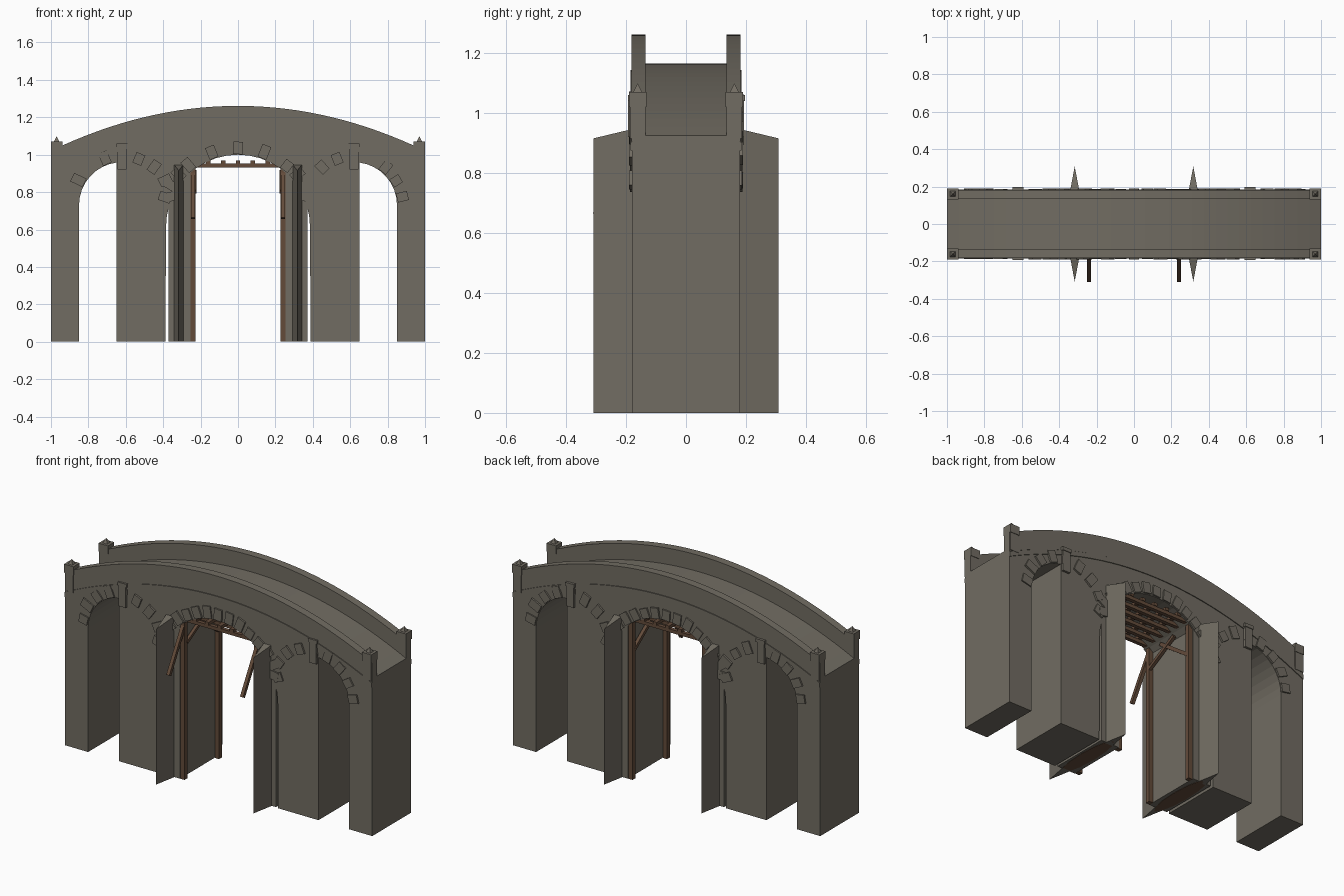
import bpy, bmesh, math, random
from mathutils import Matrix, Vector

if "Cube" in bpy.data.objects:
    bpy.data.objects.remove(bpy.data.objects["Cube"])
random.seed(4)

def mat(name, c):
    m = bpy.data.materials.new(name)
    m.diffuse_color = (*c, 1)
    m.use_nodes = True
    m.node_tree.nodes["Principled BSDF"].inputs["Base Color"].default_value = m.diffuse_color
    return m

STONE = mat("grey_brown_stone", (0.165, 0.150, 0.122))
WOOD = mat("brown_timber", (0.125, 0.070, 0.042))

def finish(bm, name, m):
    bmesh.ops.recalc_face_normals(bm, faces=bm.faces)
    me = bpy.data.meshes.new(name)
    bm.to_mesh(me)
    bm.free()
    me.materials.append(m)
    ob = bpy.data.objects.new(name, me)
    bpy.context.collection.objects.link(ob)
    return ob

def add_box(bm, lo, hi, rot=None):
    lo, hi = Vector(lo), Vector(hi)
    M = Matrix.Translation((lo + hi) / 2)
    if rot:
        M = M @ rot
    M = M @ Matrix.Diagonal((*(hi - lo), 1))
    bmesh.ops.create_cube(bm, size=1, matrix=M)

def box(name, lo, hi, m=STONE):
    bm = bmesh.new()
    add_box(bm, lo, hi)
    return finish(bm, name, m)

def prism(name, pts, y0, y1, m=STONE):
    """Extrude an x-z outline from y0 to y1."""
    bm = bmesh.new()
    f = bm.faces.new([bm.verts.new((x, y0, z)) for x, z in pts])
    r = bmesh.ops.extrude_face_region(bm, geom=[f])
    bmesh.ops.translate(bm, vec=(0, y1 - y0, 0),
                        verts=[v for v in r["geom"] if isinstance(v, bmesh.types.BMVert)])
    bmesh.ops.triangulate(bm, faces=[f for f in bm.faces if len(f.verts) > 4])
    return finish(bm, name, m)

def beam(name, a, b, w, m=WOOD):
    """Square timber from a to b."""
    a, b = Vector(a), Vector(b)
    d = b - a
    bm = bmesh.new()
    M = Matrix.Translation((a + b) / 2) @ d.to_track_quat('Z', 'X').to_matrix().to_4x4()
    bmesh.ops.create_cube(bm, size=1, matrix=M @ Matrix.Diagonal((w, w, d.length, 1)))
    return finish(bm, name, m)

# Shared curves
def deck(x):
    return 1.165 - 0.24 * x * x

N = 32
XS = [-1 + 2 * i / N for i in range(N + 1)]
MID_R, MID_Z = 0.385, 0.615
SIDE_X, SIDE_R, SIDE_Z = 0.62, 0.23, 0.73

# Bridge body: humped top, one wide arch and two half-filled side arches
end = math.acos(0.03 / SIDE_R)
side = [(0.85, 0), (0.85, SIDE_Z)]
side += [(SIDE_X + SIDE_R * math.cos(end * i / 8), SIDE_Z + SIDE_R * math.sin(end * i / 8))
         for i in range(1, 9)]
side += [(0.65, 0), (0.388, 0)]
mid = [(MID_R * math.cos(math.pi * i / 20), MID_Z + MID_R * math.sin(math.pi * i / 20))
       for i in range(21)]
outline = [(-1, 0)] + [(x, deck(x)) for x in XS] + [(1, 0)]
outline += side + mid + [(-x, z) for x, z in reversed(side)]
prism("bridge_body", outline, -0.18, 0.18)

def strip(lo, hi):
    return [(x, deck(x) + lo) for x in XS] + [(x, deck(x) + hi) for x in reversed(XS)]

for s, n in ((-1, "front"), (1, "back")):
    # Parapet wall and string course
    prism(n + "_parapet", strip(-0.02, 0.096), s * 0.135, s * 0.182)
    prism(n + "_string_course", strip(-0.05, -0.022), s * 0.17, s * 0.185)

    # Arch stones, slightly uneven
    bm = bmesh.new()
    for cx, cz, r, a0, a1, cnt in ((0, MID_Z, MID_R, 22, 158, 15),
                                   (SIDE_X, SIDE_Z, SIDE_R, 10, 170, 9),
                                   (-SIDE_X, SIDE_Z, SIDE_R, 10, 170, 9)):
        for i in range(cnt):
            a = math.radians(a0 + (a1 - a0) * i / (cnt - 1))
            h = 0.062 + random.uniform(-0.008, 0.012)
            rr = r + h / 2 + 0.003
            c = Vector((cx + rr * math.cos(a), s * 0.17, cz + rr * math.sin(a)))
            half = Vector((h / 2, 0.017 + random.uniform(0, 0.004), 0.025))
            add_box(bm, c - half, c + half,
                    Matrix.Rotation(-a + random.uniform(-0.08, 0.08), 4, 'Y'))
    finish(bm, n + "_arch_stones", STONE)

    for t in (-1, 1):
        # End pillars with cap and pyramid
        ya, yb = sorted((s * 0.135, s * 0.187))
        xa, xb = sorted((t * 0.942, t * 0.997))
        box("end_pillar", (xa, ya, 0.915), (xb, yb, 1.03))
        box("end_pillar_cap", (xa - 0.003, ya - 0.003, 1.02), (xb + 0.003, yb + 0.003, 1.07))
        bm = bmesh.new()
        bmesh.ops.create_cone(bm, cap_ends=True, segments=4, radius1=0.022, radius2=0, depth=0.03,
                              matrix=Matrix.Translation(((xa + xb) / 2, (ya + yb) / 2, 1.083))
                              @ Matrix.Rotation(math.pi / 4, 4, 'Z'))
        finish(bm, "pillar_finial", STONE)
        # Pilasters above the inner pier
        ya, yb = sorted((s * 0.16, s * 0.193))
        box("pilaster", (t * 0.62 - 0.024, ya, 0.92), (t * 0.62 + 0.024, yb, 1.05))
        box("pilaster_cap", (t * 0.62 - 0.029, ya, 1.04), (t * 0.62 + 0.029, s * 0.004 + yb, 1.06))
        # Pointed cutwater with sloping top
        bm = bmesh.new()
        pts = [(-0.026, 0.17, 0.948), (0.026, 0.17, 0.948), (0, 0.308, 0.915)]
        lowr = [bm.verts.new((t * 0.317 + x, s * y, 0)) for x, y, z in pts]
        top = [bm.verts.new((t * 0.317 + x, s * y, z)) for x, y, z in pts]
        bm.faces.new(lowr)
        bm.faces.new(top)
        for i in range(3):
            j = (i + 1) % 3
            bm.faces.new((lowr[i], lowr[j], top[j], top[i]))
        finish(bm, n + "_cutwater", STONE)

for t in (-1, 1):
    # Inner pier standing under the wide arch, with timber footing
    xa, xb = sorted((t * 0.253, t * 0.372))
    box("inner_pier", (xa, -0.178, 0.002), (xb, 0.178, 0.93))
    bm = bmesh.new()
    bmesh.ops.create_cone(bm, cap_ends=True, segments=12, radius1=1, radius2=1, depth=0.008,
                          matrix=Matrix.Translation((t * 0.317, 0, 0.004))
                          @ Matrix.Diagonal((0.045, 0.21, 1, 1)))
    finish(bm, "timber_footing", WOOD)
    # Timber posts and braces
    for y in (-0.16, 0.16):
        beam("timber_post", (t * 0.24, y, 0), (t * 0.24, y, 0.94), 0.027)
    beam("front_brace", (t * 0.24, -0.302, 0.66), (t * 0.24, -0.165, 0.9), 0.02)
    beam("inner_brace", (t * 0.236, 0.16, 0.75), (t * 0.236, -0.06, 0.91), 0.02)
    beam("cross_brace", (t * 0.232, -0.15, 0.80), (t * 0.232, 0.05, 0.91), 0.018)

# Timber platform under the crown of the arch
for i in range(6):
    y = -0.16 + 0.064 * i
    box("platform_beam", (-0.235, y - 0.011, 0.932), (0.235, y + 0.011, 0.952), WOOD)
for i in range(5):
    x = -0.16 + 0.08 * i
    box("platform_joist", (x - 0.012, -0.175, 0.952), (x + 0.012, 0.175, 0.97), WOOD)
